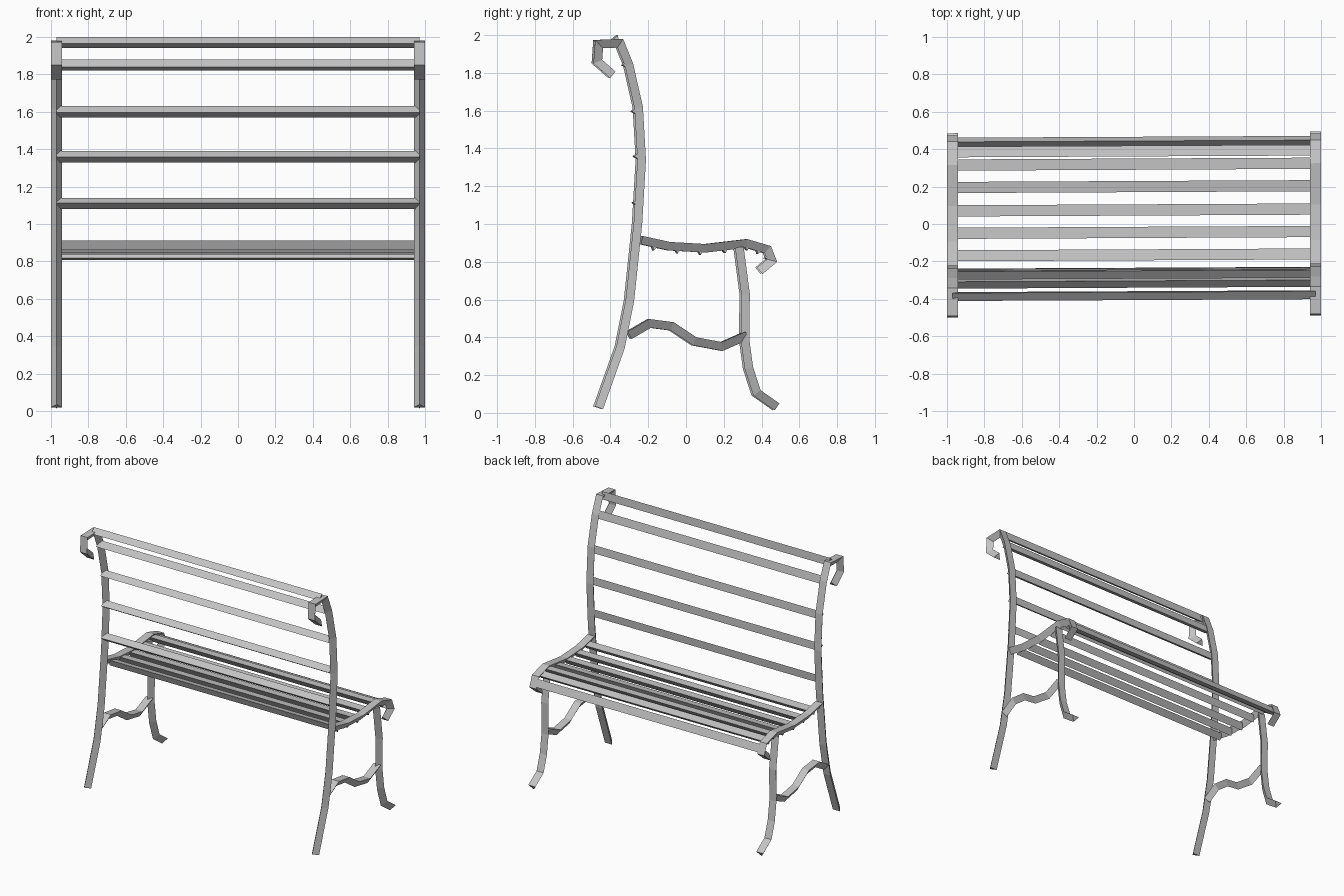
import bpy, bmesh, math
from mathutils import Vector

cube = bpy.data.objects.get("Cube")
if cube:
    bpy.data.objects.remove(cube)

steel = bpy.data.materials.new("grey_metal")
steel.use_nodes = True
GREY = (0.55, 0.55, 0.55, 1)
steel.diffuse_color = GREY
steel.node_tree.nodes["Principled BSDF"].inputs["Base Color"].default_value = GREY

HALF = 0.03      # half width of every bar
DEPTH = 0.045    # ridge depth behind the flat face
SIDE_X = 0.97    # centre of the side frames


def loft(name, sections):
    """Join triangular sections into one closed ridge-backed bar."""
    bm = bmesh.new()
    rings = [[bm.verts.new((x, y + 0.005 * x, z)) for x, y, z in s] for s in sections]
    for a, b in zip(rings, rings[1:]):
        for i in range(3):
            j = (i + 1) % 3
            bm.faces.new((a[i], a[j], b[j], b[i]))
    bm.faces.new(rings[0])
    bm.faces.new(rings[-1])
    bmesh.ops.recalc_face_normals(bm, faces=bm.faces)
    mesh = bpy.data.meshes.new(name)
    bm.to_mesh(mesh)
    bm.free()
    mesh.materials.append(steel)
    obj = bpy.data.objects.new(name, mesh)
    bpy.context.collection.objects.link(obj)


def frame_bar(name, path, x):
    """Bent bar: flat face follows the (y, z) path, ridge to its right."""
    pts = [Vector(p) for p in path]
    dirs = [(b - a).normalized() for a, b in zip(pts, pts[1:])]
    sections = []
    for i, p in enumerate(pts):
        d0, d1 = dirs[max(i - 1, 0)], dirs[min(i, len(dirs) - 1)]
        t = (d0 + d1).normalized()
        ridge = p + Vector((t.y, -t.x)) * DEPTH / t.dot(d0)
        sections.append([(x - HALF, *p), (x + HALF, *p), (x, *ridge)])
    loft(name, sections)


def slat(name, y, z, degrees):
    """Straight slat whose flat face points at the given angle from +y."""
    a = math.radians(degrees)
    n, t = Vector((math.cos(a), math.sin(a))), Vector((-math.sin(a), math.cos(a)))
    c = Vector((y, z))
    tri = (c + t * HALF, c - t * HALF, c - n * DEPTH)
    loft(name, [[(x, *p) for p in tri] for x in (-SIDE_X, SIDE_X)])


# Side frames: scrolled back post, seat rail, front leg, wavy stretcher
bars = {
    "back_post": [(-.407, 1.773), (-.495, 1.85), (-.486, 1.974), (-.338, 1.98),
                  (-.285, 1.85), (-.233, 1.62), (-.217, 1.34), (-.237, 1.0),
                  (-.28, .59), (-.33, .34), (-.444, .02)],
    "seat_rail": [(-.235, .937), (-.09, .905), (.10, .894), (.32, .92),
                  (.445, .883), (.478, .80), (.40, .735)],
    "front_leg": [(.30, .88), (.333, .63), (.33, .39), (.35, .243),
                  (.39, .12), (.49, .05)],
    "stretcher": [(-.315, .43), (-.20, .497), (-.07, .48), (.05, .40),
                  (.185, .375), (.31, .43)],
}
for side, sign in (("left", 1), ("right", -1)):
    for part, path in bars.items():
        frame_bar(f"{side}_{part}", path, sign * SIDE_X)

# Backrest slats
for i, s in enumerate([(-.24, 1.11, -4), (-.235, 1.36, 2), (-.247, 1.60, 6),
                       (-.297, 1.85, 14), (-.362, 1.97, 5)]):
    slat(f"back_slat_{i + 1}", *s)

# Seat slats, following the dished rail and its front roll
for i, s in enumerate([(-.165, .905, 78), (-.045, .89, 86), (.075, .882, 88),
                       (.20, .89, 97), (.32, .905, 90), (.39, .885, 73),
                       (.455, .835, 22)]):
    slat(f"seat_slat_{i + 1}", *s)
